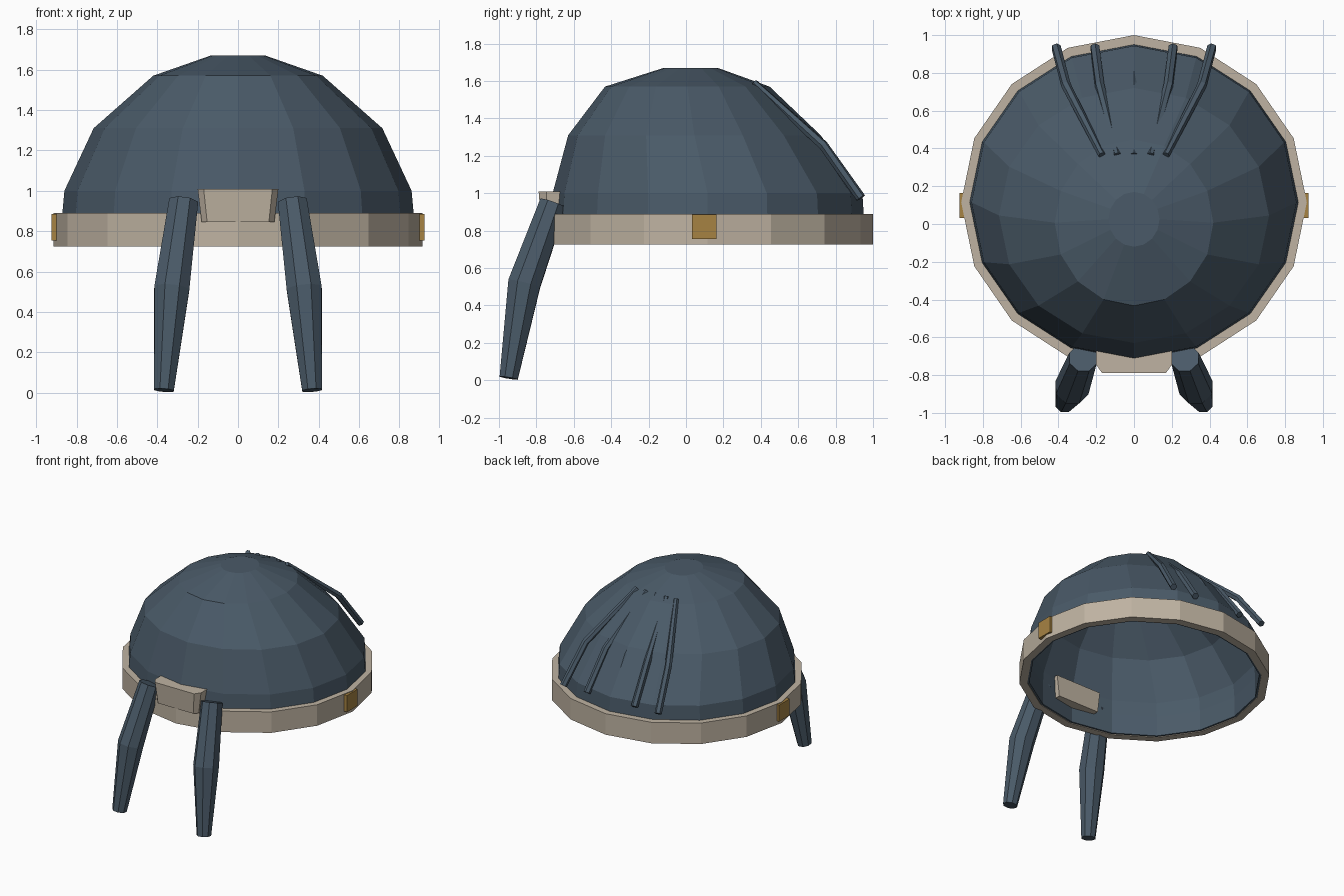
import bpy, bmesh, math
from mathutils import Vector

if "Cube" in bpy.data.objects:
    bpy.data.objects.remove(bpy.data.objects["Cube"])


def material(name, rgb):
    m = bpy.data.materials.new(name)
    m.diffuse_color = (*rgb, 1)
    m.use_nodes = True
    m.node_tree.nodes["Principled BSDF"].inputs["Base Color"].default_value = m.diffuse_color
    return m


SLATE = material("slate blue", (0.068, 0.102, 0.138))
BEIGE = material("beige", (0.52, 0.45, 0.36))
GOLD = material("gold", (0.38, 0.225, 0.055))
SIDES = 16


def finish(name, bm, mat):
    bmesh.ops.recalc_face_normals(bm, faces=bm.faces)
    me = bpy.data.meshes.new(name)
    bm.to_mesh(me)
    bm.free()
    me.materials.append(mat)
    ob = bpy.data.objects.new(name, me)
    bpy.context.collection.objects.link(ob)
    return ob


def ellipse(bm, rx, ry, cy, z):
    angles = [2 * math.pi * i / SIDES for i in range(SIDES)]
    return [bm.verts.new((rx * math.cos(a), cy + ry * math.sin(a), z)) for a in angles]


def bridge(bm, a, b):
    n = len(a)
    for i in range(n):
        j = (i + 1) % n
        bm.faces.new((a[i], a[j], b[j], b[i]))


def tube(name, points, radii, sides, mat):
    """Faceted tapering strand through the given points."""
    bm = bmesh.new()
    pts = [Vector(p) for p in points]
    rings = []
    for i, (p, r) in enumerate(zip(pts, radii)):
        d = (pts[min(i + 1, len(pts) - 1)] - pts[max(i - 1, 0)]).normalized()
        u = d.cross(Vector((0, 1, 0))).normalized()
        v = d.cross(u)
        ring = []
        for k in range(sides):
            a = 2 * math.pi * (k + 0.5) / sides
            ring.append(bm.verts.new(p + r * (u * math.cos(a) + v * math.sin(a))))
        rings.append(ring)
    for a, b in zip(rings, rings[1:]):
        bridge(bm, a, b)
    bm.faces.new(rings[0])
    bm.faces.new(rings[-1])
    return finish(name, bm, mat)


# Hollow dome: x radius, y radius, y centre, height of each ring
bm = bmesh.new()
rings = [ellipse(bm, *r) for r in (
    (0.87, 0.835, 0.115, 0.73), (0.87, 0.835, 0.115, 0.89),
    (0.86, 0.828, 0.115, 1.0), (0.715, 0.675, 0.045, 1.31),
    (0.42, 0.44, 0.007, 1.57), (0.135, 0.145, 0.025, 1.67))]
for a, b in zip(rings, rings[1:]):
    bridge(bm, a, b)
bm.faces.new(rings[-1])
dome = finish("dome", bm, SLATE)
if dome.data.polygons[-1].normal.z < 0:
    dome.data.flip_normals()
shell = dome.modifiers.new("shell", 'SOLIDIFY')
shell.thickness = 0.025
shell.offset = -1

# Band around the rim
bm = bmesh.new()
loops = [ellipse(bm, rx, ry, 0.115, z) for rx, ry, z in (
    (0.915, 0.885, 0.725), (0.915, 0.885, 0.89),
    (0.86, 0.825, 0.89), (0.86, 0.825, 0.725))]
for i in range(4):
    bridge(bm, loops[i], loops[(i + 1) % 4])
finish("rim_band", bm, BEIGE)

# Front block with angled cheeks, narrower at the bottom
bm = bmesh.new()
half = [(0.2, -0.62), (0.2, -0.745), (0.17, -0.788)]
outline = half + [(-x, y) for x, y in reversed(half)]
low = [bm.verts.new((x * 0.9, max(y, -0.775), 0.845)) for x, y in outline]
high = [bm.verts.new((x, y, 1.01)) for x, y in outline]
bridge(bm, low, high)
bm.faces.new(low)
bm.faces.new(high)
finish("front_block", bm, BEIGE)

for s, side in ((-1, "left"), (1, "right")):
    # Side clasp
    bm = bmesh.new()
    bmesh.ops.create_cube(bm, size=1)
    for v in bm.verts:
        v.co = (s * 0.897 + v.co.x * 0.056, 0.098 + v.co.y * 0.13, 0.82 + v.co.z * 0.13)
    finish(side + "_clasp", bm, GOLD)

    # Hanging front strand
    tube(side + "_front_strand",
         [(s * 0.27, -0.71, 0.945), (s * 0.328, -0.865, 0.515), (s * 0.367, -0.948, 0.012)],
         [0.078, 0.094, 0.053], 8, SLATE)

# Raised strands down the back
for x0, x1, x2, name in ((0.17, 0.36, 0.412, "outer"), (0.088, 0.182, 0.207, "inner"),
                         (0, 0, 0, "middle")):
    for s, side in ((-1, "left"), (1, "right")):
        if name == "middle" and s < 0:
            continue
        end_y = 0.935 if x0 else 0.915
        tube(f"{name}_{side}_back_strand",
             [(s * x0, 0.365, 1.59), (s * x1, 0.735, 1.255), (s * x2, end_y, 0.975)],
             [0.019, 0.026, 0.026], 6, SLATE)
